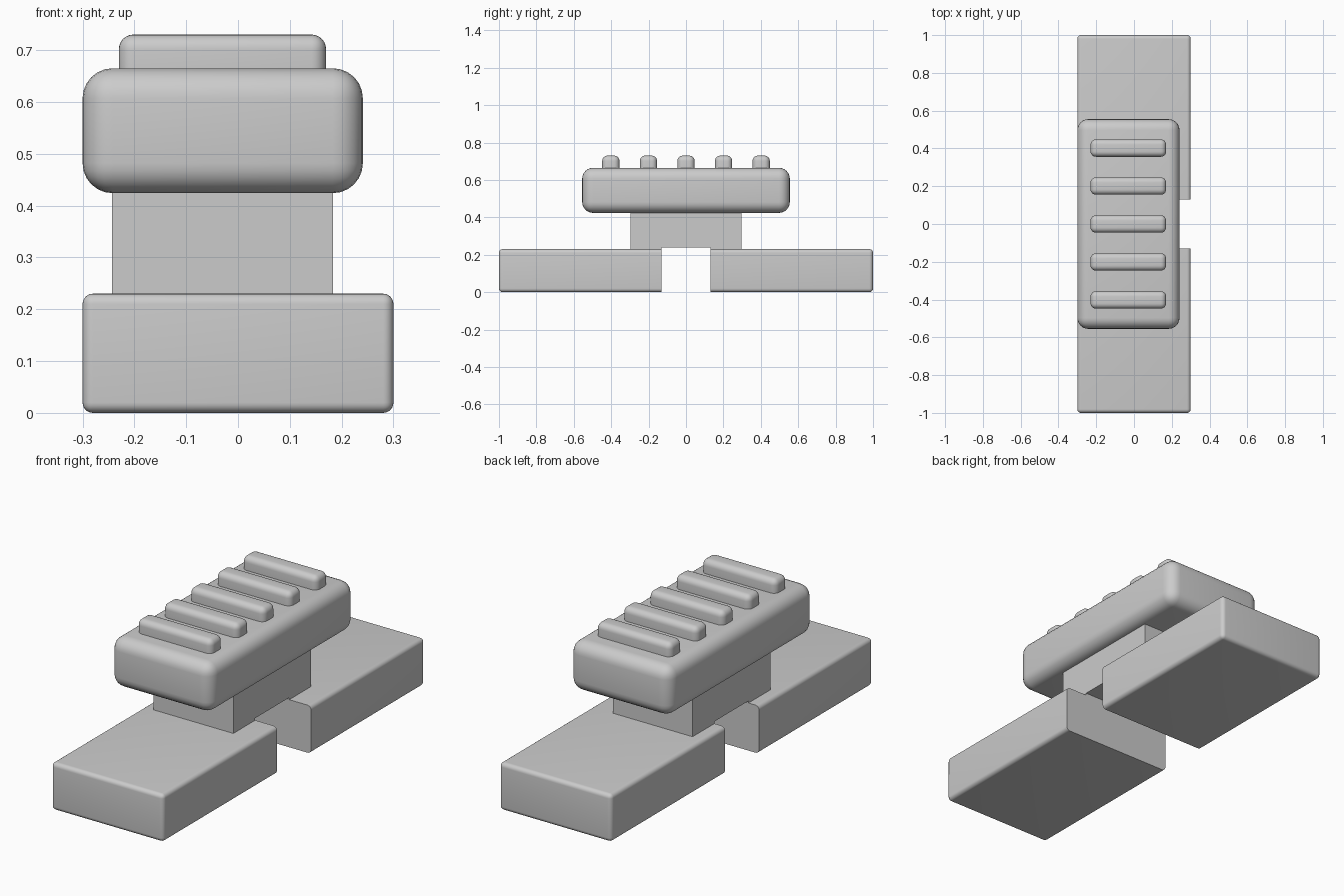
import bpy
import bmesh
import math

default_cube = bpy.data.objects.get("Cube")
if default_cube:
    bpy.data.objects.remove(default_cube, do_unlink=True)

GREY = (0.6, 0.6, 0.6, 1.0)
grey = bpy.data.materials.new("plain grey")
grey.use_nodes = True
grey.diffuse_color = GREY
grey.node_tree.nodes["Principled BSDF"].inputs["Base Color"].default_value = GREY


def box(name, x, y, z, radius=0.0):
    """Box spanning the given (low, high) ranges, with rounded edges if asked."""
    bm = bmesh.new()
    bmesh.ops.create_cube(bm, size=1.0)
    for v in bm.verts:
        v.co = [r[0] if c < 0 else r[1] for c, r in zip(v.co, (x, y, z))]
    if radius:
        bmesh.ops.bevel(bm, geom=bm.edges[:], offset=radius, segments=6,
                        profile=0.5, affect='EDGES', clamp_overlap=True)
    mesh = bpy.data.meshes.new(name)
    bm.to_mesh(mesh)
    bm.free()
    mesh.materials.append(grey)
    obj = bpy.data.objects.new(name, mesh)
    bpy.context.collection.objects.link(obj)
    return obj


def smooth(obj):
    bpy.ops.object.select_all(action='DESELECT')
    obj.select_set(True)
    bpy.context.view_layer.objects.active = obj
    bpy.ops.object.shade_smooth_by_angle(angle=math.radians(35))


# Long base bar and the post standing on it
base = box("base", (-0.3, 0.3), (-1, 1), (0, 0.23), 0.02)
post = box("post", (-0.243, 0.183), (-0.297, 0.297), (0.2, 0.45))

# Slot across the middle, cut through the base and the foot of the post
slot = box("slot_cutter", (-0.5, 0.5), (-0.13, 0.13), (-0.1, 0.24))
slot.hide_render = True
slot.hide_set(True)
for part in (base, post):
    cut = part.modifiers.new("slot", 'BOOLEAN')
    cut.operation = 'DIFFERENCE'
    cut.solver = 'EXACT'
    cut.object = slot

# Rounded button on top of the post
button = box("button", (-0.3, 0.241), (-0.555, 0.555), (0.424, 0.665), 0.058)

# Row of grip ridges
ridges = []
for i in range(-2, 3):
    mid = 0.201 * i
    ridges.append(box(f"grip_ridge_{i + 3}", (-0.23, 0.17),
                      (mid - 0.046, mid + 0.046), (0.6, 0.73), 0.028))

for part in [base, button] + ridges:
    smooth(part)
